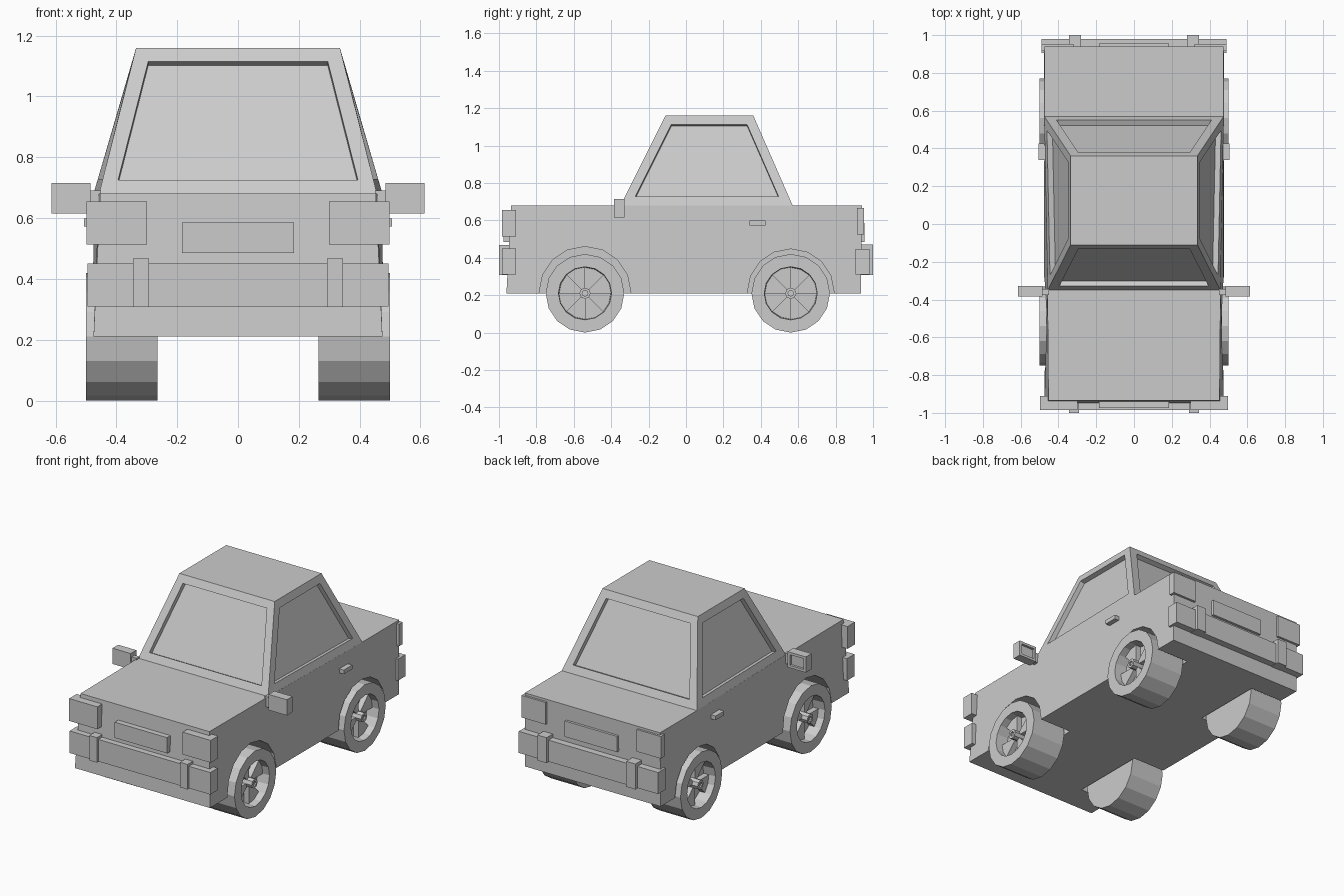
import bpy, bmesh, math

if "Cube" in bpy.data.objects:
    bpy.data.objects.remove(bpy.data.objects["Cube"])

paint = bpy.data.materials.new("plain_grey")
paint.diffuse_color = (0.6, 0.6, 0.6, 1)
paint.use_nodes = True
paint.node_tree.nodes["Principled BSDF"].inputs["Base Color"].default_value = paint.diffuse_color


def finish(name, bm):
    bmesh.ops.recalc_face_normals(bm, faces=bm.faces)
    mesh = bpy.data.meshes.new(name)
    bm.to_mesh(mesh)
    bm.free()
    mesh.materials.append(paint)
    ob = bpy.data.objects.new(name, mesh)
    bpy.context.collection.objects.link(ob)
    return ob


def loft(name, sections, after=None):
    """Skin a list of equal-length point loops and cap both ends."""
    bm = bmesh.new()
    rings = [[bm.verts.new(p) for p in s] for s in sections]
    n = len(rings[0])
    for a, b in zip(rings, rings[1:]):
        for i in range(n):
            j = (i + 1) % n
            bm.faces.new((a[i], a[j], b[j], b[i]))
    bm.faces.new(rings[0])
    bm.faces.new(rings[-1])
    bmesh.ops.recalc_face_normals(bm, faces=bm.faces)
    if after:
        after(bm)
    return finish(name, bm)


def box(name, x0, x1, y0, y1, z0, z1, after=None):
    ring = [(x0, y0), (x1, y0), (x1, y1), (x0, y1)]
    return loft(name, [[(x, y, z) for x, y in ring] for z in (z0, z1)], after)


def disc_stack(name, side, cy, cz, steps, n=16):
    """Lathe around the x axis from (x, radius) steps, a vertex at the bottom."""
    turn = [2 * math.pi * i / n for i in range(n)]
    return loft(name, [[(side * x, cy + r * math.sin(a), cz - r * math.cos(a)) for a in turn]
                       for x, r in steps])


# Lower body: cross sections along y (y at top, y at bottom, half width top, bottom)
sections = []
for yt, yb, wt, wb in [(-0.935, -0.96, 0.453, 0.475), (-0.35, -0.35, 0.458, 0.475),
                       (0.57, 0.57, 0.475, 0.477), (0.94, 0.935, 0.475, 0.477)]:
    sections.append([(-wb, yb, 0.21), (wb, yb, 0.21), (wt, yt, 0.68), (-wt, yt, 0.68)])
body = loft("body", sections)

# Wheel wells cut into the body
WHEELS = [("front", -0.54, 0.245), ("rear", 0.56, 0.232)]
for end, cy, arch in WHEELS:
    for side in (-1, 1):
        cutter = disc_stack("well_cutter", side, cy, 0.215, [(0.25, arch), (0.7, arch)])
        cutter.hide_render = True
        mod = body.modifiers.new("well", 'BOOLEAN')
        mod.operation = 'DIFFERENCE'
        mod.solver = 'EXACT'
        mod.object = cutter
        bpy.context.view_layer.objects.active = body
        bpy.ops.object.modifier_apply(modifier=mod.name)
        bpy.data.objects.remove(cutter)


# Cabin with four recessed windows
def sink_windows(bm):
    panes = [f for f in bm.faces if abs(f.normal.z) < 0.8]
    bmesh.ops.inset_individual(bm, faces=panes, thickness=0.05, use_even_offset=True)
    bmesh.ops.inset_individual(bm, faces=panes, thickness=0.0, depth=-0.03)


loft("cabin", [
    [(-0.457, -0.35, 0.68), (0.457, -0.35, 0.68), (0.475, 0.57, 0.68), (-0.475, 0.57, 0.68)],
    [(-0.335, -0.11, 1.16), (0.335, -0.11, 1.16), (0.335, 0.36, 1.16), (-0.335, 0.36, 1.16)],
], sink_windows)

# Wheels with dished rim, wedge spokes and hub
for end, cy, arch in WHEELS:
    for side in (-1, 1):
        tag = end + ("_left" if side < 0 else "_right")
        disc_stack("wheel_" + tag, side, cy, 0.21,
                   [(0.265, 0.21), (0.5, 0.21), (0.5, 0.142), (0.42, 0.138)])
        disc_stack("hub_" + tag, side, cy, 0.21, [(0.41, 0.03), (0.495, 0.03), (0.495, 0.015), (0.485, 0.015)], 8)
        for k in range(4):
            arc = [math.pi / 2 * k + math.pi / 8 * i for i in range(3)]
            fan = [(cy, 0.21)] + [(cy + 0.14 * math.sin(a), 0.21 - 0.14 * math.cos(a)) for a in arc]
            loft("spoke_" + tag, [[(side * x, y, z) for y, z in fan] for x in (0.415, 0.455)])

# Bumpers and number plates
box("front_bumper", -0.495, 0.495, -0.985, -0.91, 0.31, 0.45)
box("rear_bumper", -0.49, 0.49, 0.905, 0.98, 0.31, 0.447)
box("front_plate", -0.184, 0.184, -0.975, -0.93, 0.485, 0.585)
box("rear_plate", -0.184, 0.184, 0.92, 0.955, 0.485, 0.585)


# Mirror glass sunk in the rear face of the housing
def sink_mirror(bm):
    glass = [f for f in bm.faces if f.normal.y > 0.9]
    bmesh.ops.inset_individual(bm, faces=glass, thickness=0.016, use_even_offset=True)
    bmesh.ops.inset_individual(bm, faces=glass, thickness=0.0, depth=-0.015)


# Paired parts
for side, tag in ((-1, "left"), (1, "right")):
    def pair(name, x0, x1, *rest):
        return box(name + "_" + tag, side * x0, side * x1, *rest)

    pair("headlight", 0.30, 0.498, -0.985, -0.91, 0.513, 0.655)
    pair("tail_light", 0.32, 0.49, 0.915, 0.953, 0.525, 0.665)
    pair("front_bumper_guard", 0.292, 0.345, -1.0, -0.93, 0.308, 0.467)
    pair("rear_bumper_guard", 0.28, 0.345, 0.93, 1.0, 0.308, 0.47)
    pair("door_handle", 0.46, 0.506, 0.34, 0.425, 0.572, 0.598)
    pair("mirror_arm", 0.45, 0.5, -0.375, -0.345, 0.625, 0.69)
    housing = [(0.485, 0.615), (0.613, 0.615), (0.613, 0.715), (0.485, 0.715)]
    loft("mirror_" + tag, [[(side * x, y, z) for x, z in housing] for y in (-0.385, -0.328)],
         sink_mirror)
